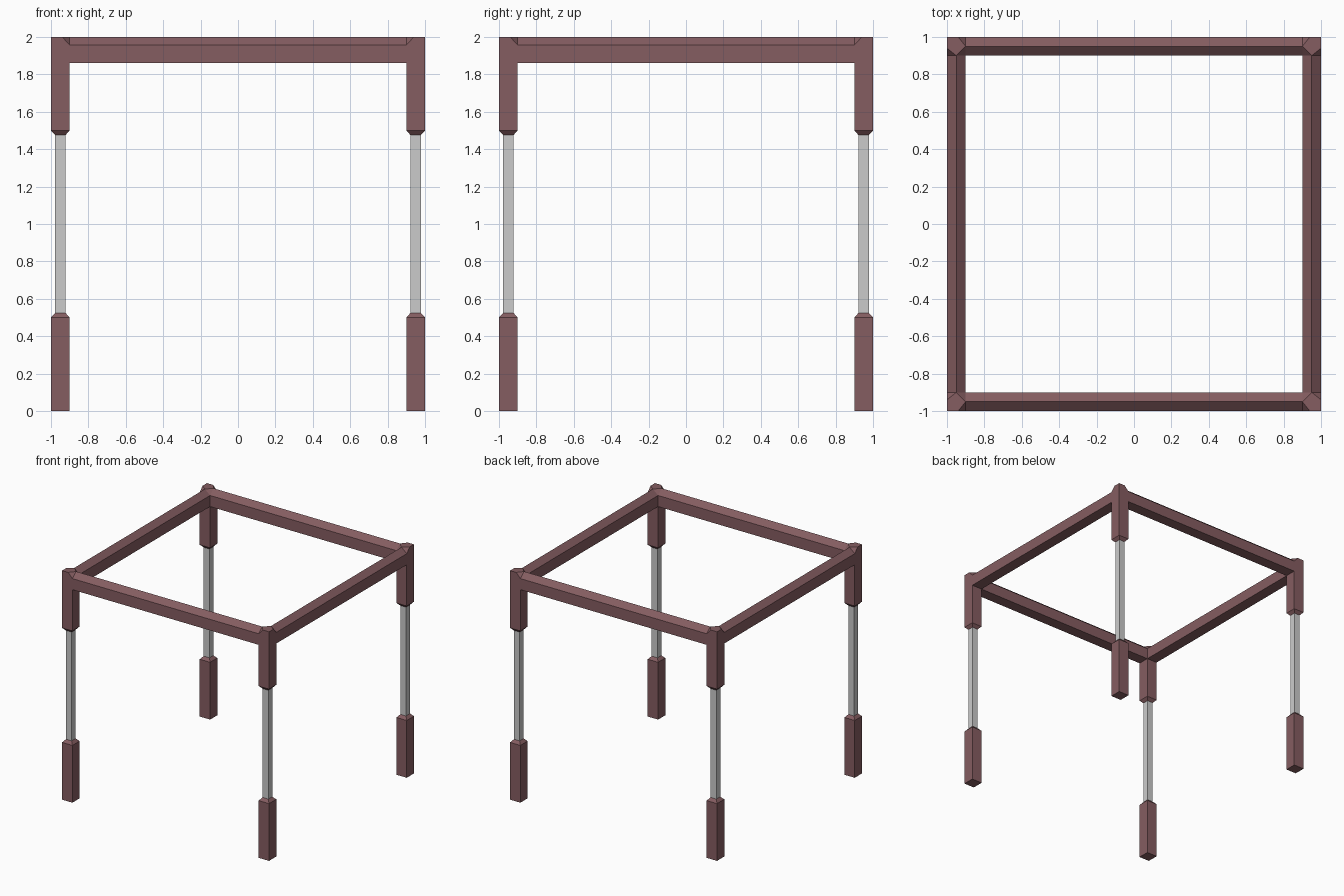
import bpy, bmesh

if "Cube" in bpy.data.objects:
    bpy.data.objects.remove(bpy.data.objects["Cube"])

paint = bpy.data.materials.new("brown_paint")
paint.diffuse_color = (0.235, 0.11, 0.12, 1)
paint.use_nodes = True
paint.node_tree.nodes["Principled BSDF"].inputs["Base Color"].default_value = paint.diffuse_color

OUT, MID, INN = 1.0, 0.95, 0.90   # outer face, centre line, inner face of the frame
ROD = 0.0275                      # half width of the thin rod


def hull(name, points, mirror, mat=None):
    """Convex flat-faced part, mirrored across the chosen axes."""
    bm = bmesh.new()
    for p in points:
        bm.verts.new(p)
    bmesh.ops.convex_hull(bm, input=bm.verts[:])
    bmesh.ops.dissolve_limit(bm, angle_limit=0.01, verts=bm.verts[:], edges=bm.edges[:])
    bmesh.ops.recalc_face_normals(bm, faces=bm.faces[:])
    mesh = bpy.data.meshes.new(name)
    bm.to_mesh(mesh)
    bm.free()
    obj = bpy.data.objects.new(name, mesh)
    bpy.context.collection.objects.link(obj)
    if mat:
        mesh.materials.append(mat)
    mod = obj.modifiers.new("mirror", "MIRROR")
    mod.use_axis = ('x' in mirror, 'y' in mirror, False)
    return obj


def square(half, z):
    """Square ring around the centre line of the front right leg."""
    return [(MID + sx * half, -MID + sy * half, z) for sx in (-1, 1) for sy in (-1, 1)]


# Feet: square blocks with a tapered top
hull("foot", square(0.05, 0) + square(0.05, 0.5) + square(ROD, 0.525), "xy", paint)

# Thin square rods
hull("rod", square(ROD, 0.525) + square(ROD, 1.475), "xy")

# Upper posts: tapered bottom, three of the four top corners cut off
cut = 0.94
top = [(OUT, -OUT, 2),
       (cut, -OUT, 2), (INN, -OUT, 1.957), (INN, -MID, 2),
       (OUT, -cut, 2), (OUT, -INN, 1.957), (MID, -INN, 2),
       (INN, -INN, 1.957)]
hull("upper_post", square(ROD, 1.475) + square(0.05, 1.5) + top, "xy", paint)

# Ridged beams between the posts
profile = [(OUT, 1.86), (OUT, 1.957), (MID, 2), (INN, 1.957), (INN, 1.86)]
hull("front_and_back_beam", [(s * INN, -d, z) for s in (-1, 1) for d, z in profile], "y", paint)
hull("side_beam", [(d, s * INN, z) for s in (-1, 1) for d, z in profile], "x", paint)
